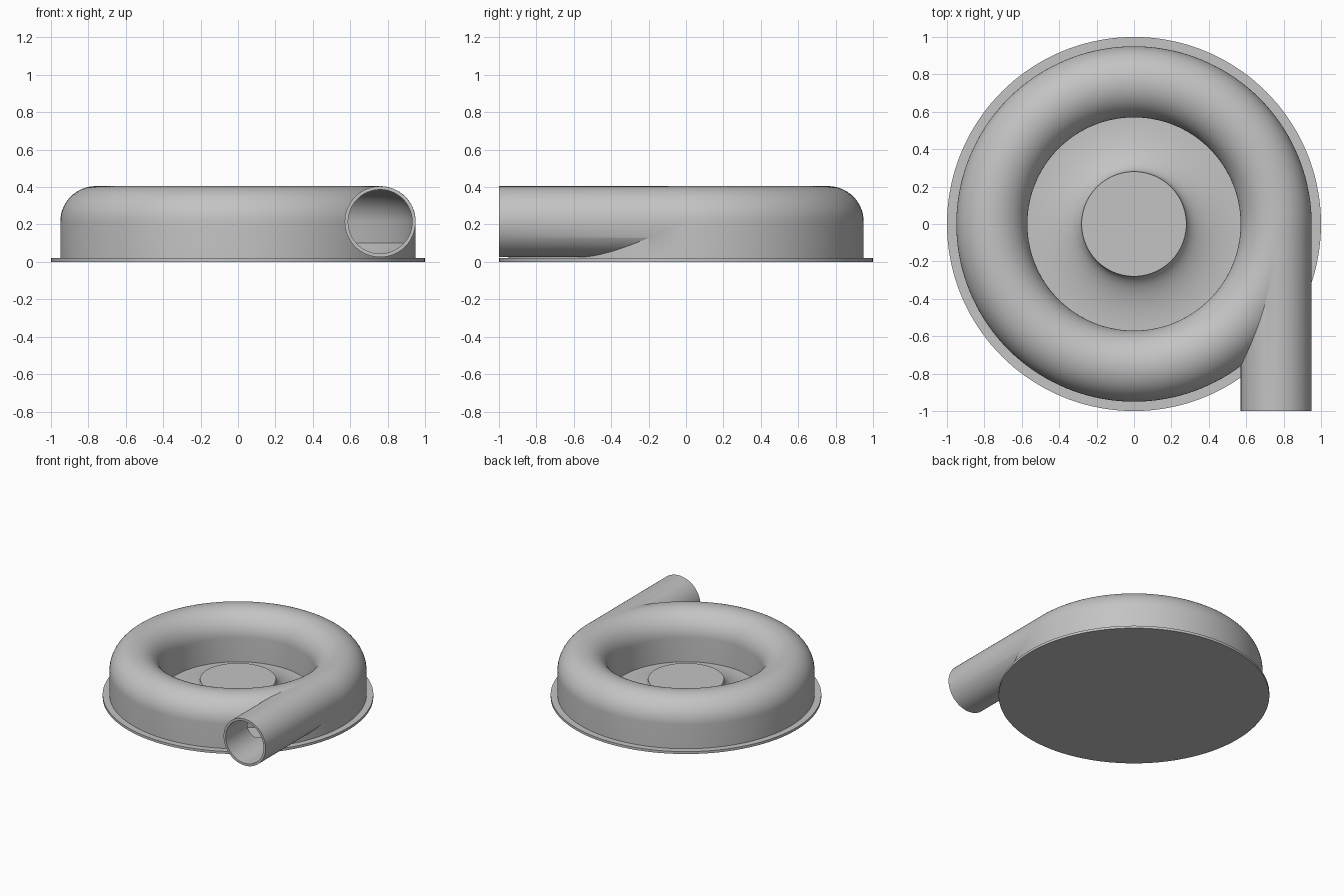
import bpy, bmesh, math
from mathutils import Matrix

if "Cube" in bpy.data.objects:
    bpy.data.objects.remove(bpy.data.objects["Cube"], do_unlink=True)

grey = bpy.data.materials.new("cast grey")
grey.use_nodes = True
color = (0.55, 0.55, 0.55, 1)
grey.diffuse_color = color
grey.node_tree.nodes["Principled BSDF"].inputs["Base Color"].default_value = color

RING, TUBE, MID = 0.76, 0.19, 0.215   # volute centre radius, tube radius, centre height
BORE = 0.172
PLATE = 0.02


def finish(name, bm):
    bmesh.ops.remove_doubles(bm, verts=bm.verts, dist=0.0001)
    bmesh.ops.recalc_face_normals(bm, faces=bm.faces)
    mesh = bpy.data.meshes.new(name)
    bm.to_mesh(mesh)
    bm.free()
    mesh.materials.append(grey)
    obj = bpy.data.objects.new(name, mesh)
    bpy.context.collection.objects.link(obj)
    return obj


def lathe(name, profile, closed=False):
    """Turn an (r, z) profile around the z axis."""
    bm = bmesh.new()
    vs = [bm.verts.new((r, 0, z)) for r, z in profile]
    es = [bm.edges.new(p) for p in zip(vs, vs[1:])]
    if closed:
        es.append(bm.edges.new((vs[-1], vs[0])))
    bmesh.ops.spin(bm, geom=vs + es, cent=(0, 0, 0), axis=(0, 0, 1),
                   angle=math.tau, steps=144, use_merge=True)
    return finish(name, bm)


def rod(name, radius, y0, y1):
    """Cylinder along y on the outlet axis."""
    bm = bmesh.new()
    place = Matrix.Translation((RING, (y0 + y1) / 2, MID)) @ Matrix.Rotation(math.pi / 2, 4, 'X')
    bmesh.ops.create_cone(bm, cap_ends=True, segments=96, radius1=radius,
                          radius2=radius, depth=y1 - y0, matrix=place)
    return finish(name, bm)


def arch(radius, steps=32):
    """Half circle over the volute centre, from inside to outside."""
    angles = [math.pi * (1 - i / steps) for i in range(steps + 1)]
    return [(RING + radius * math.cos(a), MID + radius * math.sin(a)) for a in angles]


def smooth(obj):
    bpy.ops.object.select_all(action='DESELECT')
    obj.select_set(True)
    bpy.context.view_layer.objects.active = obj
    bpy.ops.object.shade_smooth_by_angle(angle=math.radians(30))


# Base flange
smooth(lathe("base_flange", [(0, 0), (1, 0), (1, PLATE), (0, PLATE)]))

# Central hub with a concave flare down to the floor
HUB, EYE, TOP = 0.28, 0.575, 0.145
flare = []
for i in range(25):
    a = math.pi / 2 * i / 24
    flare.append((EYE - (EYE - HUB) * math.cos(a), TOP - (TOP - PLATE) * math.sin(a)))
smooth(lathe("hub", [(0, TOP)] + flare + [(EYE, 0.01), (0, 0.01)]))

# Volute housing: round top on straight walls, joined with the tangent outlet pipe
housing = lathe("volute_housing",
                [(RING - TUBE, PLATE)] + arch(TUBE) + [(RING + TUBE, PLATE)], closed=True)
pipe = rod("outlet_pipe", TUBE - 0.0005, -1, 0.02)

# Hollow channel with a sloped lower corner, and the pipe bore
cavity = lathe("channel_cutter",
               [(RING - BORE, 0.01), (0.78, 0.01), (RING + BORE, 0.1)][:2]
               + [(RING + BORE, 0.1)] + arch(BORE)[::-1], closed=True)
bore = rod("bore_cutter", BORE - 0.001, -1.1, 0.015)

for tool, operation in ((pipe, 'UNION'), (cavity, 'DIFFERENCE'), (bore, 'DIFFERENCE')):
    mod = housing.modifiers.new(tool.name, 'BOOLEAN')
    mod.object = tool
    mod.operation = operation
    mod.solver = 'EXACT'

# Keep the evaluated result and drop the helpers
graph = bpy.context.evaluated_depsgraph_get()
result = bpy.data.meshes.new_from_object(housing.evaluated_get(graph))
housing.modifiers.clear()
housing.data = result
for tool in (pipe, cavity, bore):
    bpy.data.objects.remove(tool, do_unlink=True)
smooth(housing)
